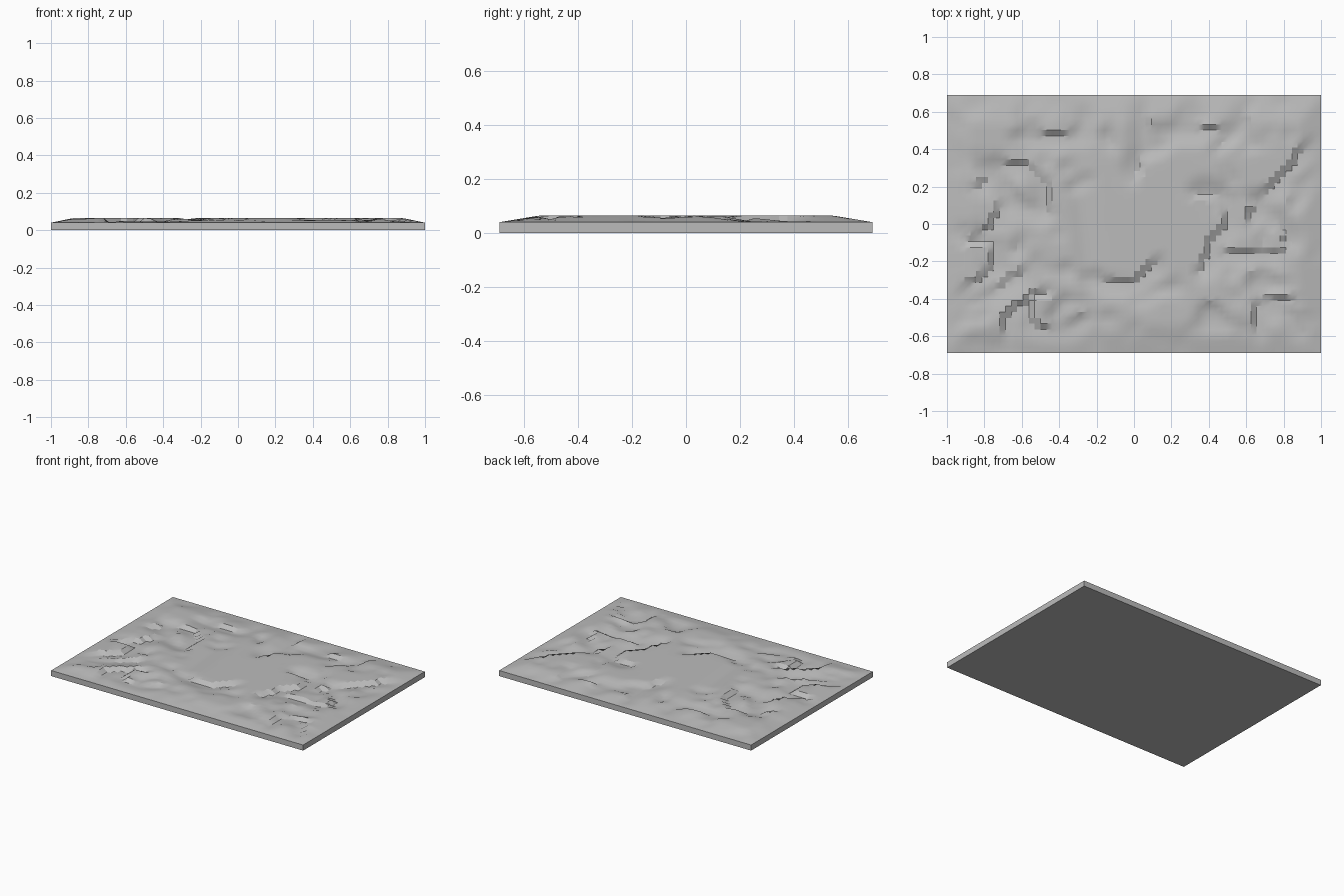
import bpy, bmesh, math
from mathutils import Vector, noise

old = bpy.data.objects.get("Cube")
if old:
    bpy.data.objects.remove(old)

HALF_X, HALF_Y = 1.0, 0.69
COLUMNS, ROWS = 64, 44
RIM, TOP = 0.04, 0.065

# Cliff lines in hundredths; the ground drops on the right of each path
CLIFFS = [
    [(-57, 48), (-32, 48), (-30, 57)],
    [(-80, 25), (-70, 33), (-55, 33), (-47, 24), (-46, 10)],
    [(-68, 22), (-62, 13), (-50, 9)],
    [(-92, -35), (-76, -22), (-78, -12), (-90, -10), (-78, 0), (-73, 10)],
    [(-88, -40), (-78, -36), (-65, -27)],
    [(-70, -56), (-68, -46), (-54, -38), (-55, -47)],
    [(-55, -53), (-38, -55), (-29, -50)],
    [(-20, -28), (0, -30), (7, -23)],
    [(36, -20), (40, -10), (47, 0), (48, 12), (38, 14)],
    [(50, -14), (72, -14)],
    [(62, 5), (64, 12), (74, 22), (90, 41)],
    [(80, -8), (74, 0), (66, 8)],
    [(63, -55), (63, -44), (70, -38), (78, -38)],
    [(75, -42), (84, -46), (90, -55)],
    [(7, 60), (8, 40), (4, 30)],
    [(18, 52), (42, 53)],
    [(62, 60), (60, 52), (50, 42)],
]


def smooth(low, high, value):
    t = max(0, min(1, (value - low) / (high - low)))
    return t * t * (3 - 2 * t)


def cliff_drop(point, path):
    """Depth below the plateau: sudden at the line, fading away from it."""
    best, side = 9, 0
    for start, end in zip(path, path[1:]):
        a, b = Vector(start) / 100, Vector(end) / 100
        along = b - a
        t = max(0, min(1, (point - a).dot(along) / along.length_squared))
        gap = (point - a - along * t).length
        if gap < best:
            best = gap
            side = along.x * (point.y - a.y) - along.y * (point.x - a.x)
    return 0.024 * (1 - smooth(0.02, 0.14, best)) if side < 0 else 0


def ground_height(x, y):
    point = Vector((x, y))
    # Rolling dips everywhere except on the flat central plateau
    roll = noise.noise(Vector((x * 5, y * 5, 3)))
    roll += noise.noise(Vector((x * 11, y * 11, 7))) / 2
    centre = math.hypot((x - 0.08) / 0.38, y / 0.33)
    dips = 0.022 * smooth(0, 0.7, roll + 0.1) * smooth(0.8, 1.2, centre)
    # A shallow valley separates the plateau from the western hills
    valley = 0.012 * (1 - smooth(0, 0.09, abs(x + 0.27 + 0.1 * y)))
    drop = max(dips, valley, max(cliff_drop(point, p) for p in CLIFFS))
    # Everything slopes down to a level rim
    edge = min((HALF_X - abs(x)) / 0.12, (HALF_Y - abs(y)) / 0.15, 1)
    return RIM + max(0, TOP - RIM - drop) * max(0, edge)


# Terrain slab: sculpted top, straight skirt and flat underside
bm = bmesh.new()
grid = []
for j in range(ROWS + 1):
    y = HALF_Y * (2 * j / ROWS - 1)
    line = []
    for i in range(COLUMNS + 1):
        x = HALF_X * (2 * i / COLUMNS - 1)
        line.append(bm.verts.new((x, y, ground_height(x, y))))
    grid.append(line)
for lower, upper in zip(grid, grid[1:]):
    for i in range(COLUMNS):
        bm.faces.new((lower[i], lower[i + 1], upper[i + 1], upper[i]))
border = [e for e in bm.edges if e.is_boundary]
skirt = bmesh.ops.extrude_edge_only(bm, edges=border)["geom"]
for v in skirt:
    if isinstance(v, bmesh.types.BMVert):
        v.co.z = 0
bottom = [e for e in bm.edges if e.is_boundary]
bmesh.ops.contextual_create(bm, geom=bottom)
bmesh.ops.recalc_face_normals(bm, faces=bm.faces)

mesh = bpy.data.meshes.new("terrain_slab")
bm.to_mesh(mesh)
bm.free()
slab = bpy.data.objects.new("terrain_slab", mesh)
bpy.context.collection.objects.link(slab)

# Plain grey stone
stone = bpy.data.materials.new("grey_stone")
stone.use_nodes = True
colour = (0.5, 0.5, 0.5, 1)
stone.diffuse_color = colour
stone.node_tree.nodes["Principled BSDF"].inputs["Base Color"].default_value = colour
mesh.materials.append(stone)

bpy.context.view_layer.objects.active = slab
slab.select_set(True)
bpy.ops.object.shade_smooth_by_angle(angle=math.radians(25))
